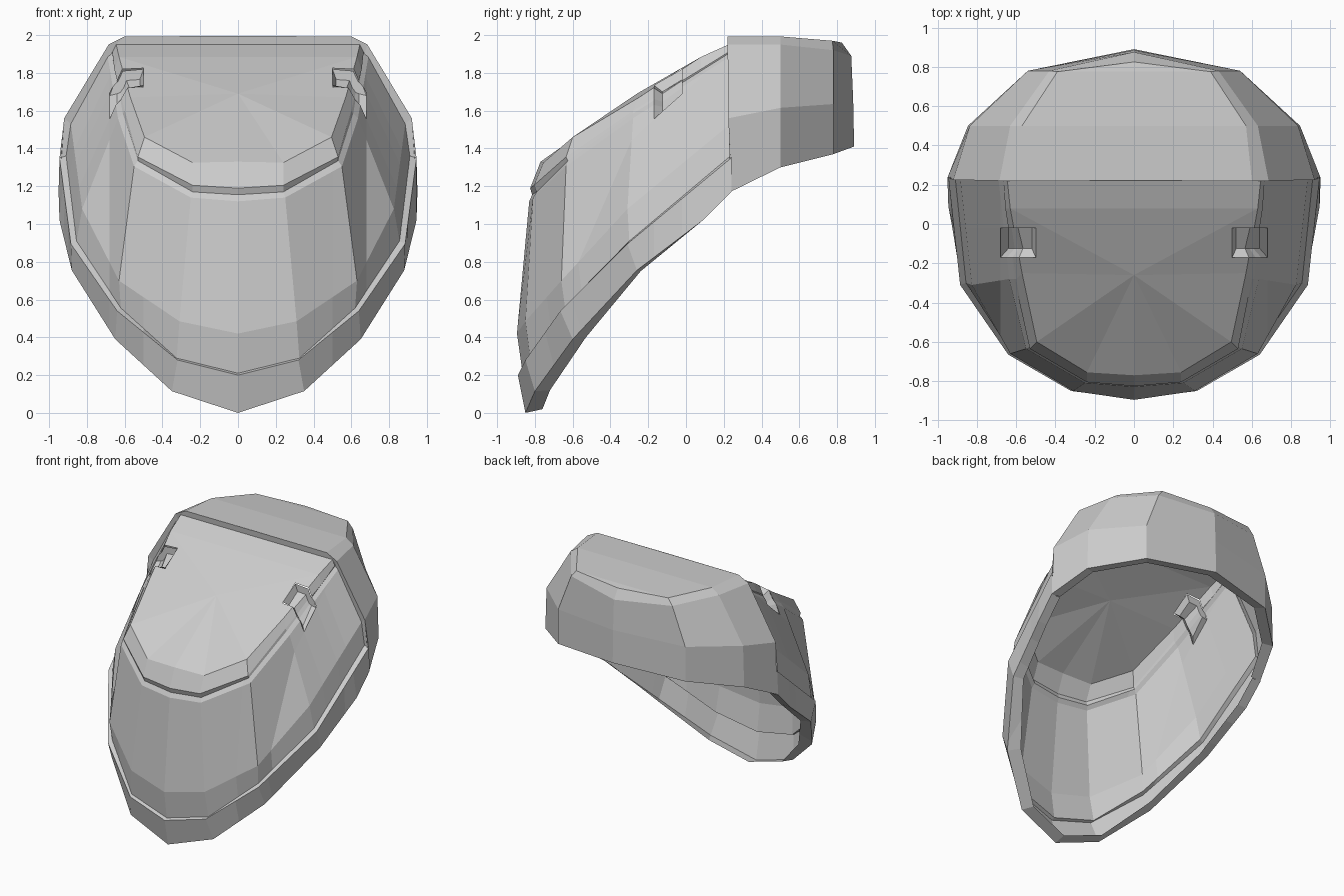
import bpy, bmesh
from mathutils import Vector

if "Cube" in bpy.data.objects:
    bpy.data.objects.remove(bpy.data.objects["Cube"])


def full(row):
    """Mirror a half row (starts on x=0) into a full left-to-right row."""
    return [(-x, y, z) for x, y, z in row[:0:-1]] + list(row)


def cut_notches(bm):
    """Open a rectangular hole on both sides for the latch recesses."""
    for co, no in (((0, -.17, 0), (0, 1, 0)), ((0, -.02, 0), (0, 1, 0)), ((.5, 0, 0), (1, 0, 0)),
                   ((-.5, 0, 0), (1, 0, 0)), ((.68, 0, 0), (1, 0, 0)), ((-.68, 0, 0), (1, 0, 0))):
        bmesh.ops.bisect_plane(bm, geom=bm.verts[:] + bm.edges[:] + bm.faces[:], plane_co=co, plane_no=no)
    hole = []
    for f in bm.faces:
        c = f.calc_center_median()
        if -.17 < c.y < -.02 and .5 < abs(c.x) < .68 and c.z > 1.3:
            hole.append(f)
    bmesh.ops.delete(bm, geom=hole, context='FACES')


def finish(name, bm):
    me = bpy.data.meshes.new(name)
    bm.to_mesh(me)
    bm.free()
    ob = bpy.data.objects.new(name, me)
    bpy.context.collection.objects.link(ob)
    return ob


def loft(name, rows, bridge=False, fan=None, notched=False):
    """Skin mirrored rows; bridge or fan closes the last row across the top."""
    bm = bmesh.new()
    g = [[bm.verts.new(p) for p in full(r)] for r in rows]
    n = len(g[0])
    for a, b in zip(g, g[1:]):
        for i in range(n - 1):
            bm.faces.new((a[i], a[i + 1], b[i + 1], b[i]))
    t = g[-1]
    if bridge:
        for i in range(n // 2):
            ring = [t[i], t[i + 1], t[n - 2 - i], t[n - 1 - i]]
            bm.faces.new(list(dict.fromkeys(ring)))
    if fan:
        c = bm.verts.new(fan)
        bm.faces.new((t[0], t[1], t[n - 2], t[n - 1]))
        for i in range(1, n - 2):
            bm.faces.new((t[i], t[i + 1], c))
        bm.faces.new((t[n - 2], t[1], c))
    bmesh.ops.recalc_face_normals(bm, faces=bm.faces)
    ref = Vector((0, 0.1, 0.8))
    if sum(f.normal.dot(f.calc_center_median() - ref) for f in bm.faces) < 0:
        bmesh.ops.reverse_faces(bm, faces=bm.faces)
    if notched:
        cut_notches(bm)
    return finish(name, bm)


def split_last(row):
    """Add a column inside the last side panel."""
    a, b = Vector(row[-2]), Vector(row[-1])
    return row[:-1] + [tuple(a.lerp(b, 0.7)), row[-1]]


# Face shell: turned-in lower rim, stepped lip and curved plate as one sheet
rim_in = [(0, -.76, .02), (.31, -.72, .12), (.585, -.53, .40), (.805, -.24, .75), (.87, .09, 1.02), (.875, .24, 1.17)]
rim_out = [(0, -.85, 0), (.35, -.80, .115), (.65, -.60, .39), (.88, -.26, .755), (.945, .09, 1.02), (.95, .24, 1.17)]
lip = split_last([(0, -.89, .2), (.32, -.85, .28), (.64, -.665, .54), (.885, -.31, .895), (.945, .24, 1.35)])
step = split_last([(0, -.865, .21), (.325, -.825, .29), (.62, -.64, .555), (.855, -.3, .91), (.91, .235, 1.36)])
belly = split_last([(0, -.895, .42), (.31, -.85, .485), (.63, -.66, .70), (.825, -.31, 1.08), (.885, .235, 1.53)])
brow = split_last([(0, -.83, 1.12), (.25, -.81, 1.14), (.55, -.635, 1.305), (.635, -.28, 1.56), (.69, .23, 1.885)])
edge = split_last([(0, -.815, 1.155), (.24, -.79, 1.17), (.53, -.625, 1.335), (.61, -.28, 1.585), (.665, .23, 1.905)])
loft("face_shell", [rim_in, rim_out, lip, step, belly, brow, edge], notched=True)

# Window: raised bevelled pane filling the opening
pane_low = [(0, -.825, 1.19), (.24, -.805, 1.205), (.53, -.635, 1.355), (.60, -.28, 1.60), (.655, .08, 1.82), (.665, .225, 1.91)]
pane_top = [(0, -.77, 1.33), (.24, -.755, 1.325), (.495, -.60, 1.46), (.57, -.25, 1.67), (.63, .08, 1.885), (.645, .225, 1.95)]
loft("window", [edge, pane_low, pane_top], fan=(0, -.26, 1.69), notched=True)

# Rear hood: rows run from the back centre forward to the open front edge
hood_in = [(0, .81, 1.42), (.49, .72, 1.38), (.77, .47, 1.31), (.87, .235, 1.18)]
hood_low = [(0, .89, 1.41), (.54, .78, 1.37), (.845, .5, 1.30), (.95, .235, 1.17)]
hood_mid = [(0, .885, 1.66), (.54, .78, 1.635), (.835, .5, 1.615), (.92, .225, 1.56)]
hood_bevel = [(0, .875, 1.89), (.43, .78, 1.92), (.63, .5, 1.95), (.685, .22, 1.95)]
hood_top = [(0, .825, 1.96), (.39, .775, 1.97), (.57, .5, 1.993), (.60, .22, 1.993)]
loft("rear_hood", [hood_in, hood_low, hood_mid, hood_bevel, hood_top], bridge=True)

# Hood front flange: narrow face between the hood and the shell and window
loft("hood_flange", [
    [(0, .22, 1.995), (.60, .22, 1.993), (.685, .22, 1.95), (.92, .225, 1.56), (.945, .235, 1.35)],
    [(0, .225, 1.95), (.645, .225, 1.95), (.67, .23, 1.90), (.885, .235, 1.53), (.91, .235, 1.36)]])

# Latch recesses: shallow trays sunk across the joint of window and shell
low = [(.50, -.17, 1.735), (.585, -.17, 1.72), (.618, -.17, 1.662), (.647, -.17, 1.63), (.68, -.17, 1.545)]
high = [(.50, -.02, 1.82), (.61, -.02, 1.81), (.635, -.02, 1.757), (.663, -.02, 1.726), (.68, -.02, 1.68)]
sink = [(.02, -.055), (-.02, -.05), (-.03, -.035), (-.04, -.03), (-.04, .01)]  # floor shift in x, z
for side, name in ((1, "right_latch_recess"), (-1, "left_latch_recess")):
    low_in = [(x + a, y + .045, z + .02 + b) for (x, y, z), (a, b) in zip(low, sink)]
    high_in = [(x + a, y, z + b) for (x, y, z), (a, b) in zip(high, sink)]
    bm = bmesh.new()
    g = [[bm.verts.new((side * x, y, z)) for x, y, z in r] for r in (low, low_in, high_in, high)]
    quads = [(a[i], a[i + 1], b[i + 1], b[i]) for a, b in zip(g, g[1:]) for i in range(4)]
    quads += [(g[0][0], g[1][0], g[2][0], g[3][0]), (g[3][4], g[2][4], g[1][4], g[0][4])]
    for q in quads:
        bm.faces.new(q if side > 0 else q[::-1])
    finish(name, bm)
